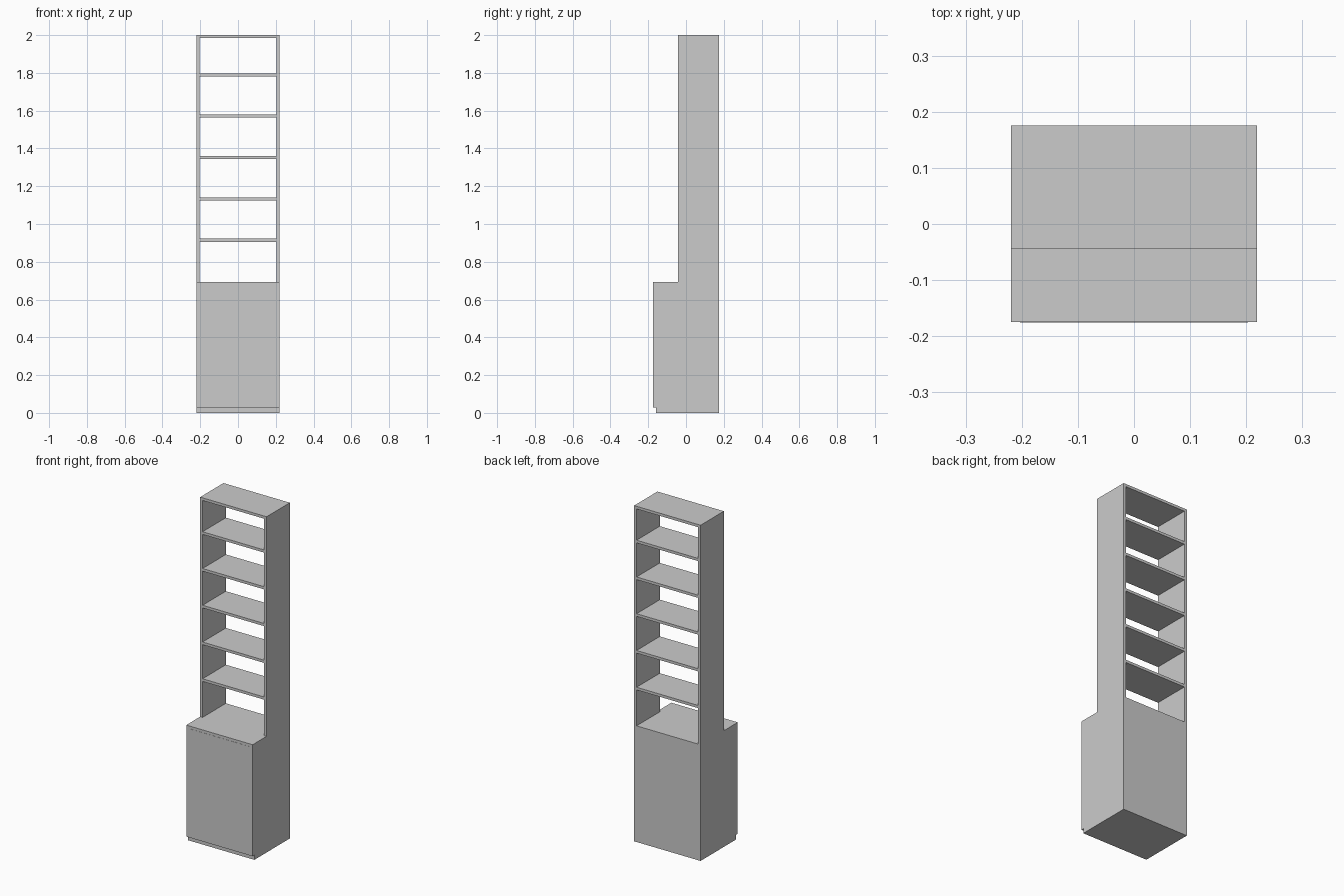
import bpy, bmesh

if "Cube" in bpy.data.objects:
    bpy.data.objects.remove(bpy.data.objects["Cube"])

W, T = 0.2188, 0.016             # half width, board thickness
BACK, FRONT, STEP = 0.1755, -0.1745, -0.0435
KICK, KICK_H, DECK, H = -0.1585, 0.028, 0.692, 2.0
IN = W - T                       # inner half width


def box(name, x0, x1, y0, y1, z0, z1):
    return prism(name, [(y0, z0), (y1, z0), (y1, z1), (y0, z1)], x0, x1)


def prism(name, profile, x0, x1):
    """Extrude a (y, z) profile along x."""
    bm = bmesh.new()
    face = bm.faces.new([bm.verts.new((x0, y, z)) for y, z in profile])
    ext = bmesh.ops.extrude_face_region(bm, geom=[face])
    verts = [v for v in ext["geom"] if isinstance(v, bmesh.types.BMVert)]
    bmesh.ops.translate(bm, verts=verts, vec=(x1 - x0, 0, 0))
    bmesh.ops.recalc_face_normals(bm, faces=bm.faces)
    mesh = bpy.data.meshes.new(name)
    bm.to_mesh(mesh)
    bm.free()
    ob = bpy.data.objects.new(name, mesh)
    bpy.context.collection.objects.link(ob)
    return ob


# Stepped side panels with a toe-kick notch
side = [(KICK, 0), (BACK, 0), (BACK, H), (STEP, H), (STEP, DECK),
        (FRONT, DECK), (FRONT, KICK_H), (KICK, KICK_H)]
prism("side_panel_left", side, -W, -IN)
prism("side_panel_right", side, IN, W)

# Lower cabinet: floor, deck, back and door
box("cabinet_floor", -IN, IN, KICK, BACK, 0, KICK_H)
box("cabinet_deck", -IN, IN, FRONT, BACK, DECK - T, DECK)
box("cabinet_back", -IN, IN, BACK - T, BACK, KICK_H, DECK - T)
box("cabinet_door", -IN, IN, FRONT - 0.001, FRONT + T, KICK_H, DECK - T)

# Open shelves and top board
for i in range(5):
    z = 0.914 + i * 0.219
    box(f"shelf_{i + 1}", -IN, IN, STEP, BACK, z - T / 2, z + T / 2)
box("top_board", -IN, IN, STEP, BACK, H - T, H)
